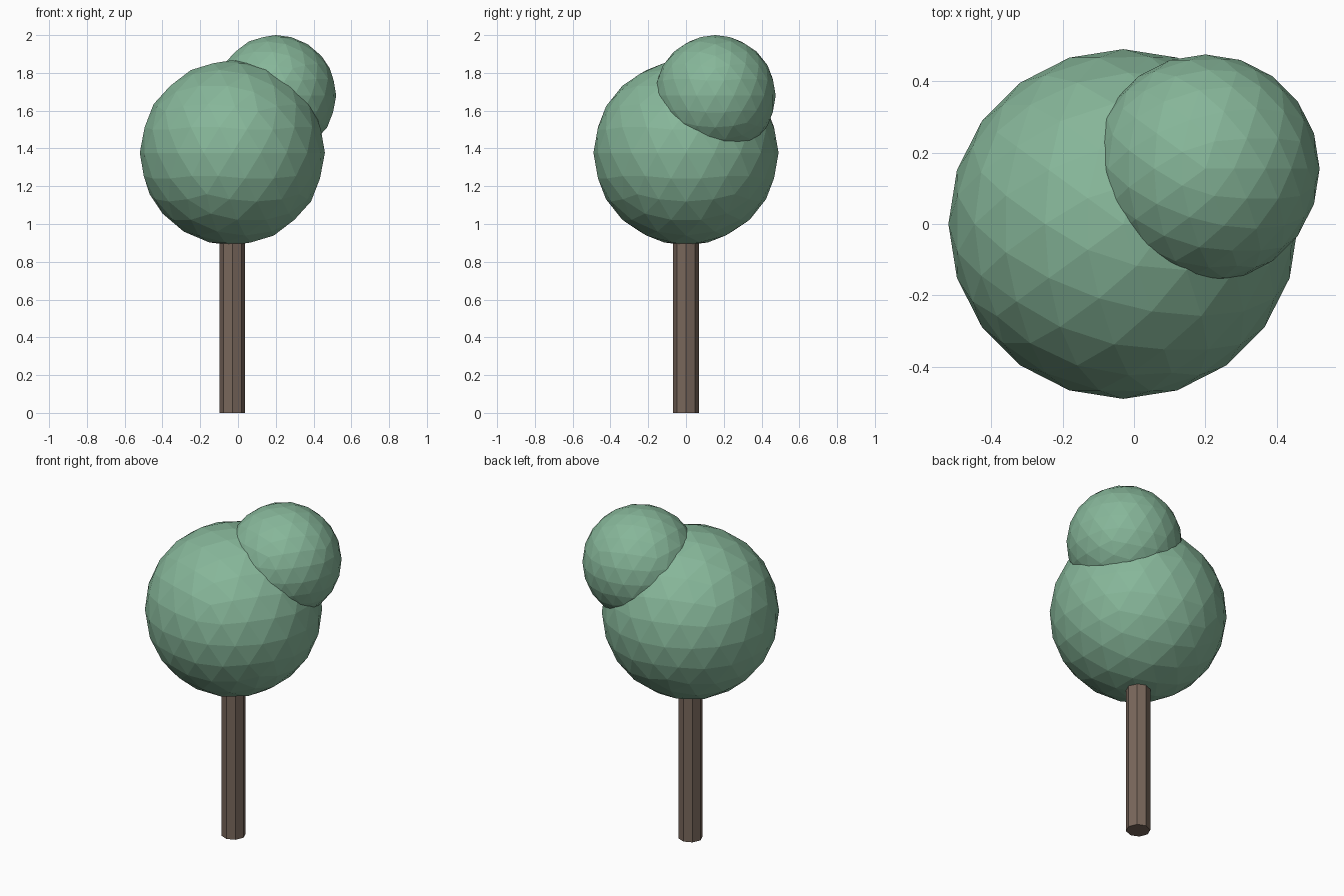
import bpy

if "Cube" in bpy.data.objects:
    bpy.data.objects.remove(bpy.data.objects["Cube"])


def material(name, rgb):
    mat = bpy.data.materials.new(name)
    mat.diffuse_color = (*rgb, 1)
    mat.use_nodes = True
    mat.node_tree.nodes["Principled BSDF"].inputs["Base Color"].default_value = mat.diffuse_color
    return mat


leaf_green = material("leaf_green", (0.24, 0.47, 0.32))
bark_brown = material("bark_brown", (0.19, 0.135, 0.105))


def foliage(name, radius, location):
    bpy.ops.mesh.primitive_ico_sphere_add(subdivisions=3, radius=radius, location=location)
    ball = bpy.context.object
    ball.name = name
    ball.data.materials.append(leaf_green)


# Trunk: eight-sided post running up into the crown
TRUNK_HEIGHT = 1.0
bpy.ops.mesh.primitive_cylinder_add(vertices=8, radius=0.068, depth=TRUNK_HEIGHT,
                                    location=(-0.03, 0, TRUNK_HEIGHT / 2))
trunk = bpy.context.object
trunk.name = "trunk"
trunk.data.materials.append(bark_brown)

# Crown: a large faceted ball with a smaller one at the back right
foliage("main_crown", 0.49, (-0.03, 0, 1.377))
foliage("upper_crown", 0.32, (0.2, 0.155, 1.68))
